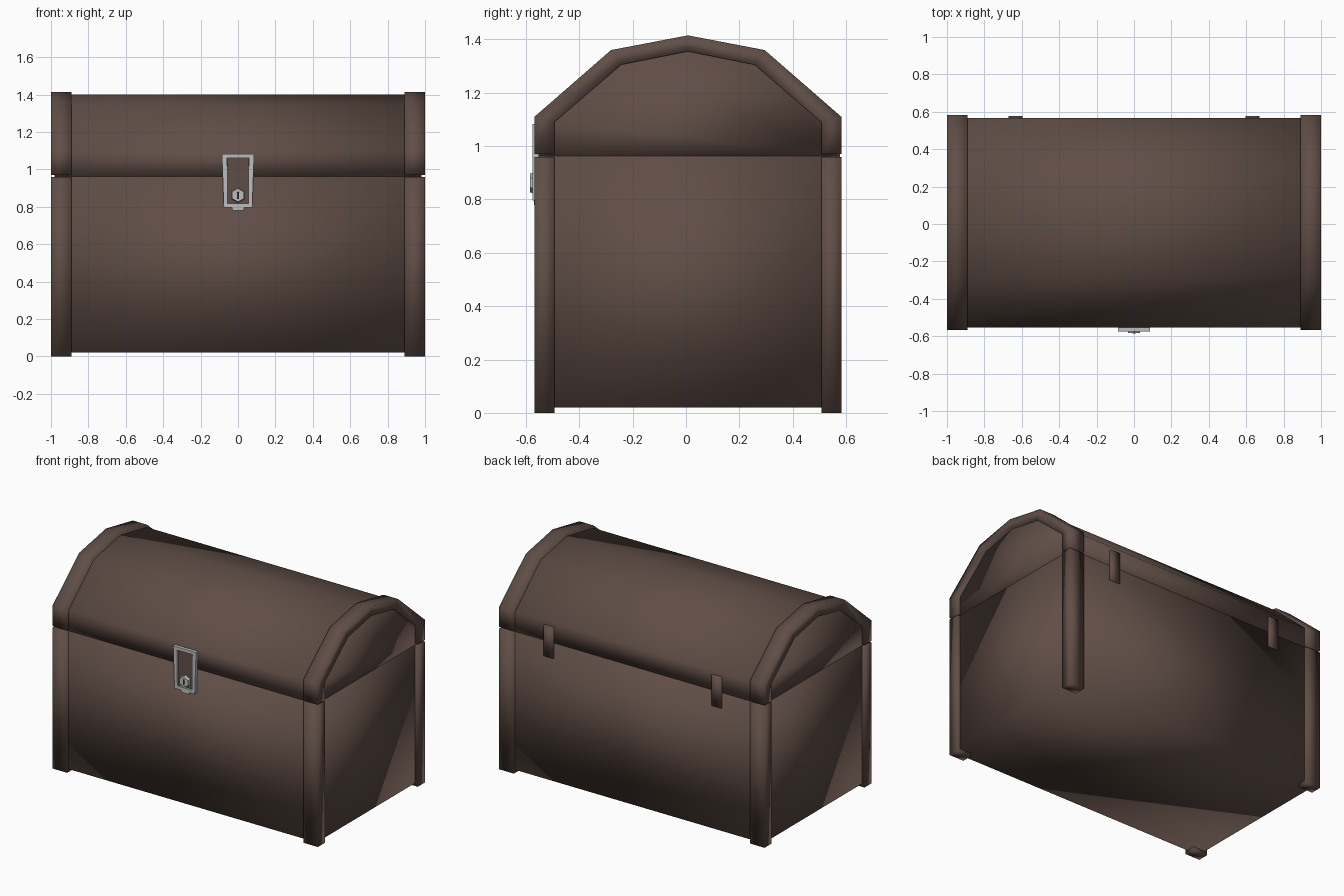
import bpy, bmesh, math

cube = bpy.data.objects.get("Cube")
if cube:
    bpy.data.objects.remove(cube, do_unlink=True)


def material(name, rgb, metallic=0.0):
    m = bpy.data.materials.new(name)
    m.use_nodes = True
    m.diffuse_color = (*rgb, 1)
    bsdf = next(n for n in m.node_tree.nodes if n.type == 'BSDF_PRINCIPLED')
    bsdf.inputs["Base Color"].default_value = (*rgb, 1)
    bsdf.inputs["Roughness"].default_value = 0.7
    return m


WOOD = material("brown wood", (0.118, 0.076, 0.062))
STEEL = material("pale steel", (0.50, 0.52, 0.52))
DARK = material("keyhole black", (0.02, 0.02, 0.02))


def finish(name, bm, mat, smooth=True):
    bmesh.ops.recalc_face_normals(bm, faces=bm.faces)
    mesh = bpy.data.meshes.new(name)
    bm.to_mesh(mesh)
    bm.free()
    mesh.materials.append(mat)
    for p in mesh.polygons:
        p.use_smooth = smooth
    ob = bpy.data.objects.new(name, mesh)
    bpy.context.collection.objects.link(ob)
    return ob


def prism(name, profile, axis, a, b, mat, smooth=True, shrink=1.0):
    """Extrude a closed profile along x (points are y,z) or y (points are x,z)."""
    bm = bmesh.new()
    cu = sum(p[0] for p in profile) / len(profile)
    cv = sum(p[1] for p in profile) / len(profile)
    rings = []
    for d, s in ((a, 1.0), (b, shrink)):
        pts = [(cu + (u - cu) * s, cv + (v - cv) * s) for u, v in profile]
        rings.append([bm.verts.new((d, u, v) if axis == 'x' else (u, d, v))
                      for u, v in pts])
    n = len(profile)
    for i in range(n):
        j = (i + 1) % n
        bm.faces.new((rings[0][i], rings[0][j], rings[1][j], rings[1][i]))
    bm.faces.new(rings[0])
    bm.faces.new(rings[1])
    return finish(name, bm, mat, smooth)


def box(name, x, y, z, mat, smooth=True):
    profile = [(y[0], z[0]), (y[1], z[0]), (y[1], z[1]), (y[0], z[1])]
    return prism(name, profile, 'x', x[0], x[1], mat, smooth)


def band(name, outer, inner, axis, a, b, mat, closed, smooth=True):
    """Solid strip between two matching outlines."""
    bm = bmesh.new()
    rows = []
    for line, d in ((outer, a), (outer, b), (inner, b), (inner, a)):
        rows.append([bm.verts.new((d, u, v) if axis == 'x' else (u, d, v))
                     for u, v in line])
    n = len(outer)
    for i in range(n if closed else n - 1):
        j = (i + 1) % n
        for k in range(4):
            l = (k + 1) % 4
            bm.faces.new((rows[k][i], rows[k][j], rows[l][j], rows[l][i]))
    if not closed:
        for i in (0, n - 1):
            bm.faces.new([r[i] for r in rows])
    return finish(name, bm, mat, smooth)


def arch(half, shoulder, mid, mid_z, top, base):
    """Five-sided arch outline from front to back."""
    c = 0.007
    return [(c - half, base), (c - half, shoulder), (c - mid, mid_z), (c, top),
            (c + mid, mid_z), (c + half, shoulder), (c + half, base)]


# Chest body and lid
box("chest_body", (-0.98, 0.98), (-0.553, 0.567), (0.02, 0.962), WOOD)
prism("lid", arch(0.56, 1.10, 0.283, 1.345, 1.40, 0.962), 'x', -0.98, 0.98, WOOD)

# Corner posts and lid end bands
outer = arch(0.575, 1.11, 0.288, 1.36, 1.415, 0.97)
inner = arch(0.50, 1.09, 0.25, 1.305, 1.355, 0.97)
for side, sx in (("left", 1), ("right", -1)):
    xs = sorted((sx * 0.89, sx * 1.0))
    box("front_post_" + side, xs, (-0.568, -0.493), (0, 0.96), WOOD)
    box("back_post_" + side, xs, (0.507, 0.582), (0, 0.96), WOOD)
    band("lid_band_" + side, outer, inner, 'x', xs[0], xs[1], WOOD, False)
    # Back hinge straps
    hx = sorted((sx * 0.597, sx * 0.67))
    box("hinge_" + side, hx, (0.55, 0.578), (0.86, 1.07), WOOD)

# Latch: steel frame around a wooden hasp, with a small tab below
frame_out = [(-0.076, 0.797), (0.076, 0.797), (0.086, 1.083), (-0.086, 1.083)]
frame_in = [(-0.055, 0.818), (0.055, 0.818), (0.058, 1.062), (-0.058, 1.062)]
band("latch_frame", frame_out, frame_in, 'y', -0.55, -0.575, STEEL, True, False)
box("latch_hasp", (-0.056, 0.056), (-0.562, -0.55), (0.818, 1.062), WOOD, False)
prism("latch_tab", [(-0.035, 0.80), (-0.027, 0.78), (0.027, 0.78), (0.035, 0.80)],
      'y', -0.55, -0.570, STEEL, False)

# Hexagonal lock with keyhole
hexagon = [(0.042 * math.sin(i * math.pi / 3), 0.862 + 0.042 * math.cos(i * math.pi / 3))
           for i in range(6)]
prism("lock", hexagon, 'y', -0.555, -0.584, STEEL, False, shrink=0.85)
prism("keyhole", [(-0.006, 0.842), (0.006, 0.842), (0.004, 0.865), (0.007, 0.876),
                  (0, 0.884), (-0.007, 0.876), (-0.004, 0.865)],
      'y', -0.580, -0.585, DARK, False)
